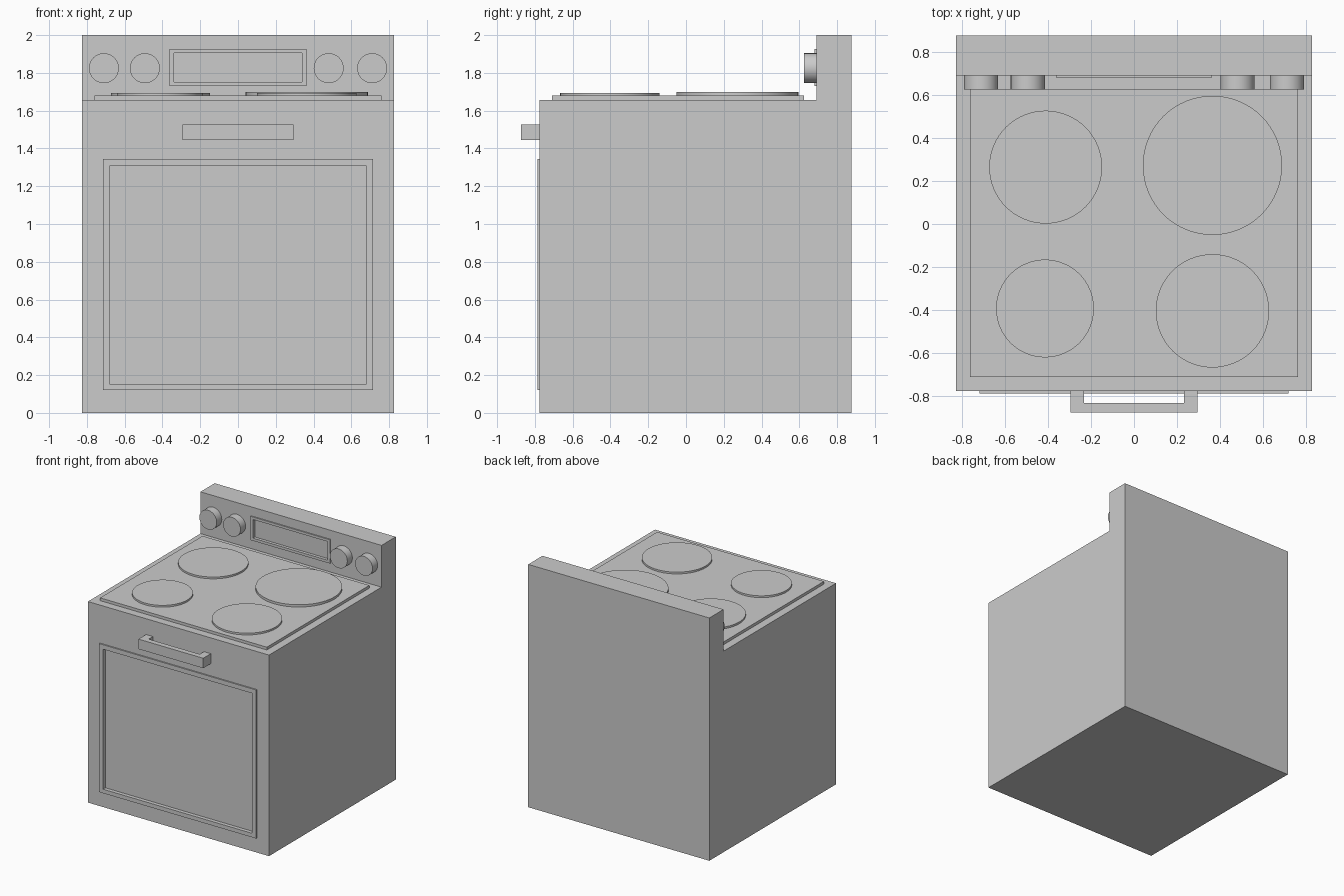
import bpy, bmesh
from math import pi, radians

if "Cube" in bpy.data.objects:
    bpy.data.objects.remove(bpy.data.objects["Cube"])


def add_mesh(name, bm):
    bmesh.ops.recalc_face_normals(bm, faces=bm.faces)
    mesh = bpy.data.meshes.new(name)
    bm.to_mesh(mesh)
    bm.free()
    ob = bpy.data.objects.new(name, mesh)
    bpy.context.collection.objects.link(ob)
    return ob


def prism(name, points, vec):
    """Extrude a closed 3D outline along vec."""
    bm = bmesh.new()
    face = bm.faces.new([bm.verts.new(p) for p in points])
    ext = bmesh.ops.extrude_face_region(bm, geom=[face], use_keep_orig=True)
    verts = [g for g in ext["geom"] if isinstance(g, bmesh.types.BMVert)]
    bmesh.ops.translate(bm, verts=verts, vec=vec)
    return add_mesh(name, bm)


def box(name, x, y, z):
    pts = [(x[0], y[0], z[0]), (x[1], y[0], z[0]), (x[1], y[0], z[1]), (x[0], y[0], z[1])]
    return prism(name, pts, (0, y[1] - y[0], 0))


def disc(name, loc, r, depth, rot=(0, 0, 0)):
    bpy.ops.mesh.primitive_cylinder_add(vertices=64, radius=r, depth=depth, location=loc, rotation=rot)
    ob = bpy.context.object
    ob.name = name
    bpy.ops.object.shade_smooth_by_angle(angle=radians(30))


def cut(ob, cutter):
    mod = ob.modifiers.new("recess", "BOOLEAN")
    mod.operation = "DIFFERENCE"
    mod.solver = "EXACT"
    mod.object = cutter
    bpy.context.view_layer.objects.active = ob
    bpy.ops.object.modifier_apply(modifier=mod.name)


# Body with raised back panel, one L-shaped side profile
W, TOP = 0.825, 1.656
side = [(-0.775, 0), (0.875, 0), (0.875, 2), (0.69, 2), (0.69, TOP), (-0.775, TOP)]
body = prism("oven_body", [(-W, y, z) for y, z in side], (2 * W, 0, 0))

# Raised frames around the recessed door window and display
door = box("door_frame", (-0.716, 0.716), (-0.786, -0.77), (0.12, 1.343))
display = box("display_frame", (-0.362, 0.362), (0.68, 0.695), (1.73, 1.926))
for frame, x, y, z in [(door, 0.68, (-0.9, -0.755), (0.153, 1.306)),
                       (display, 0.34, (0.6, 0.705), (1.752, 1.905))]:
    cutter = box("cutter", (-x, x), y, z)
    cut(body, cutter)
    cut(frame, cutter)
    bpy.data.objects.remove(cutter)

# U-shaped door handle
h = [(-0.295, -0.77), (-0.295, -0.874), (0.295, -0.874), (0.295, -0.77),
     (0.233, -0.77), (0.233, -0.83), (-0.233, -0.83), (-0.233, -0.77)]
prism("door_handle", [(x, y, 1.444) for x, y in h], (0, 0, 0.082))

# Cooktop plate and burners
box("cooktop", (-0.76, 0.76), (-0.71, 0.624), (TOP - 0.01, 1.679))
for i, (x, y, r, top) in enumerate([(-0.413, -0.392, 0.227, 1.694), (-0.41, 0.264, 0.262, 1.694),
                                    (0.364, 0.272, 0.323, 1.698), (0.364, -0.403, 0.263, 1.694)]):
    disc(f"burner_{i + 1}", (x, y, top - 0.015), r, 0.03)

# Control knobs
for i, x in enumerate((-0.71, -0.493, 0.48, 0.71)):
    disc(f"knob_{i + 1}", (x, 0.661, 1.825), 0.079, 0.074, (pi / 2, 0, 0))
